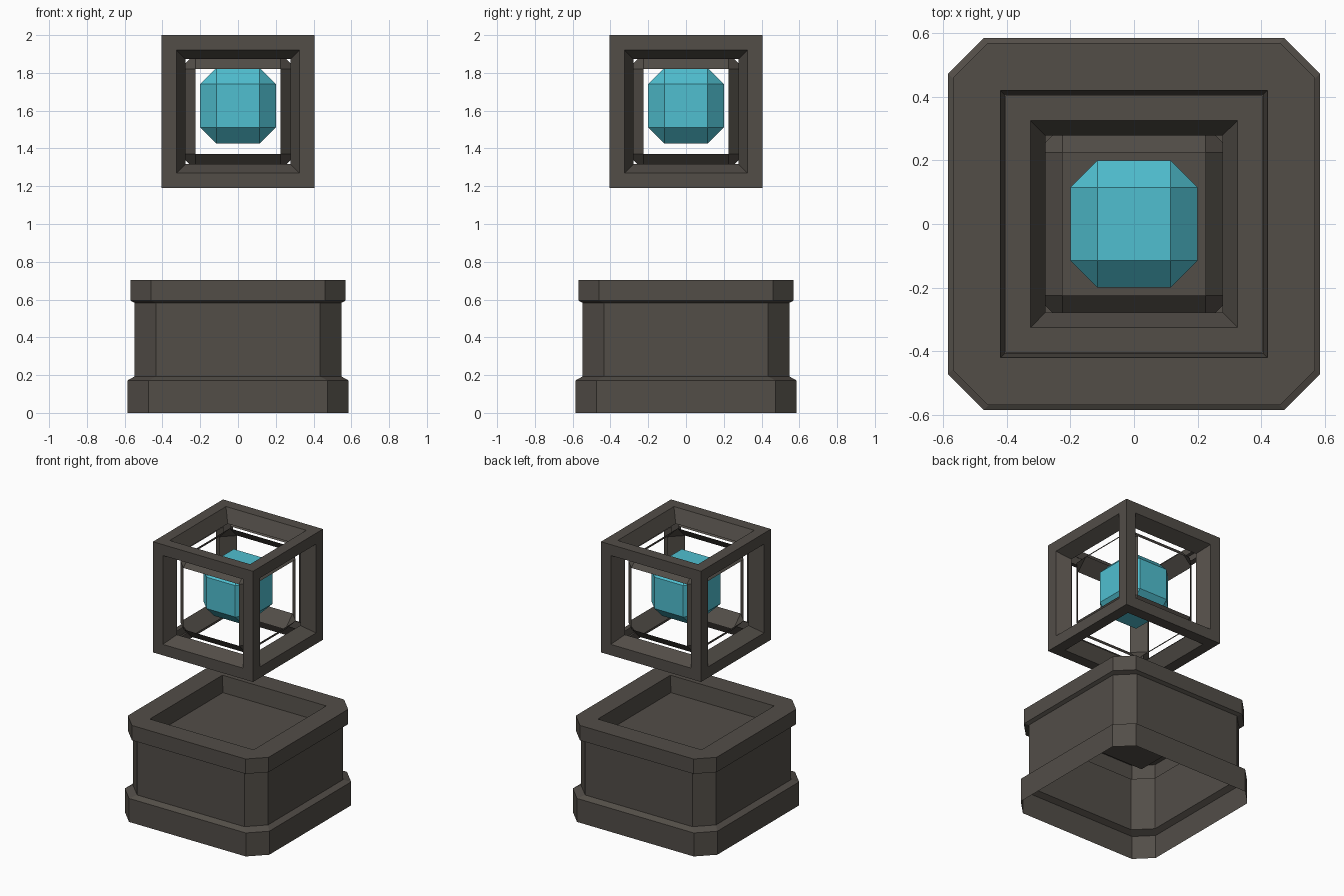
import bpy, bmesh
from mathutils import Matrix

if "Cube" in bpy.data.objects:
    bpy.data.objects.remove(bpy.data.objects["Cube"])


def material(name, rgb):
    m = bpy.data.materials.new(name)
    m.diffuse_color = (*rgb, 1)
    m.use_nodes = True
    m.node_tree.nodes["Principled BSDF"].inputs["Base Color"].default_value = m.diffuse_color
    return m


STONE = material("dark_stone", (0.085, 0.075, 0.064))
CRYSTAL = material("cyan_crystal", (0.08, 0.52, 0.63))


def finish(bm, name, mat, z=0):
    me = bpy.data.meshes.new(name)
    bm.to_mesh(me)
    bm.free()
    me.materials.append(mat)
    ob = bpy.data.objects.new(name, me)
    ob.location.z = z
    bpy.context.collection.objects.link(ob)
    return ob


def chamfered_cube(bm, half, flat):
    """Cube of given half size whose edges are cut back to 'flat'; returns new faces."""
    old = set(bm.faces)
    verts = bmesh.ops.create_cube(bm, size=2 * half)["verts"]
    edges = list({e for v in verts for e in v.link_edges})
    bmesh.ops.bevel(bm, geom=edges, offset=half - flat, offset_type='OFFSET',
                    segments=1, affect='EDGES')
    return [f for f in bm.faces if f not in old]


def is_axial(face):
    return max(abs(c) for c in face.normal) > 0.99


# Pedestal: one open-bottomed shell of chamfered-square rings, ending in the sunken tray
rings = [  # half width, corner flat, z
    (0.585, 0.473, 0.0), (0.585, 0.473, 0.172), (0.547, 0.434, 0.193),
    (0.547, 0.434, 0.582), (0.57, 0.46, 0.595), (0.57, 0.46, 0.704),
    (0.42, 0.42, 0.704), (0.407, 0.407, 0.585)]
bm = bmesh.new()
loops = []
for h, c, z in rings:
    pts = [(h, -c), (h, c), (c, h), (-c, h), (-h, c), (-h, -c), (-c, -h), (c, -h)]
    loops.append([bm.verts.new((x, y, z)) for x, y in pts])
for a, b in zip(loops, loops[1:]):
    for i in range(8):
        j = (i + 1) % 8
        bm.faces.new((a[i], a[j], b[j], b[i]))
bm.faces.new(loops[-1])
bmesh.ops.remove_doubles(bm, verts=bm.verts, dist=0.0005)
bm.normal_update()
finish(bm, "pedestal", STONE)

# Floating cage: cube with a splayed window in every face and a chamfered inside
OUT, WIN, INNER, DEPTH = 0.405, 0.292, 0.225, 0.31
bm = bmesh.new()
bmesh.ops.create_cube(bm, size=2 * OUT)
windows = list(bm.faces)
bmesh.ops.inset_individual(bm, faces=windows, thickness=OUT - WIN)
bmesh.ops.inset_individual(bm, faces=windows, thickness=WIN - INNER, depth=DEPTH - OUT)
bmesh.ops.delete(bm, geom=windows, context='FACES')
lining = chamfered_cube(bm, DEPTH, INNER)
for f in lining:
    f.normal_update()
panes = [f for f in lining if is_axial(f)]
bmesh.ops.reverse_faces(bm, faces=[f for f in lining if f not in panes])
bmesh.ops.delete(bm, geom=panes, context='FACES')
bmesh.ops.remove_doubles(bm, verts=bm.verts, dist=0.002)
bm.normal_update()
finish(bm, "floating_cage", STONE, 1.595)

# Crystal: chamfered cube hovering in the cage
bm = bmesh.new()
chamfered_cube(bm, 0.2, 0.115)
bm.normal_update()
finish(bm, "crystal", CRYSTAL, 1.625)
